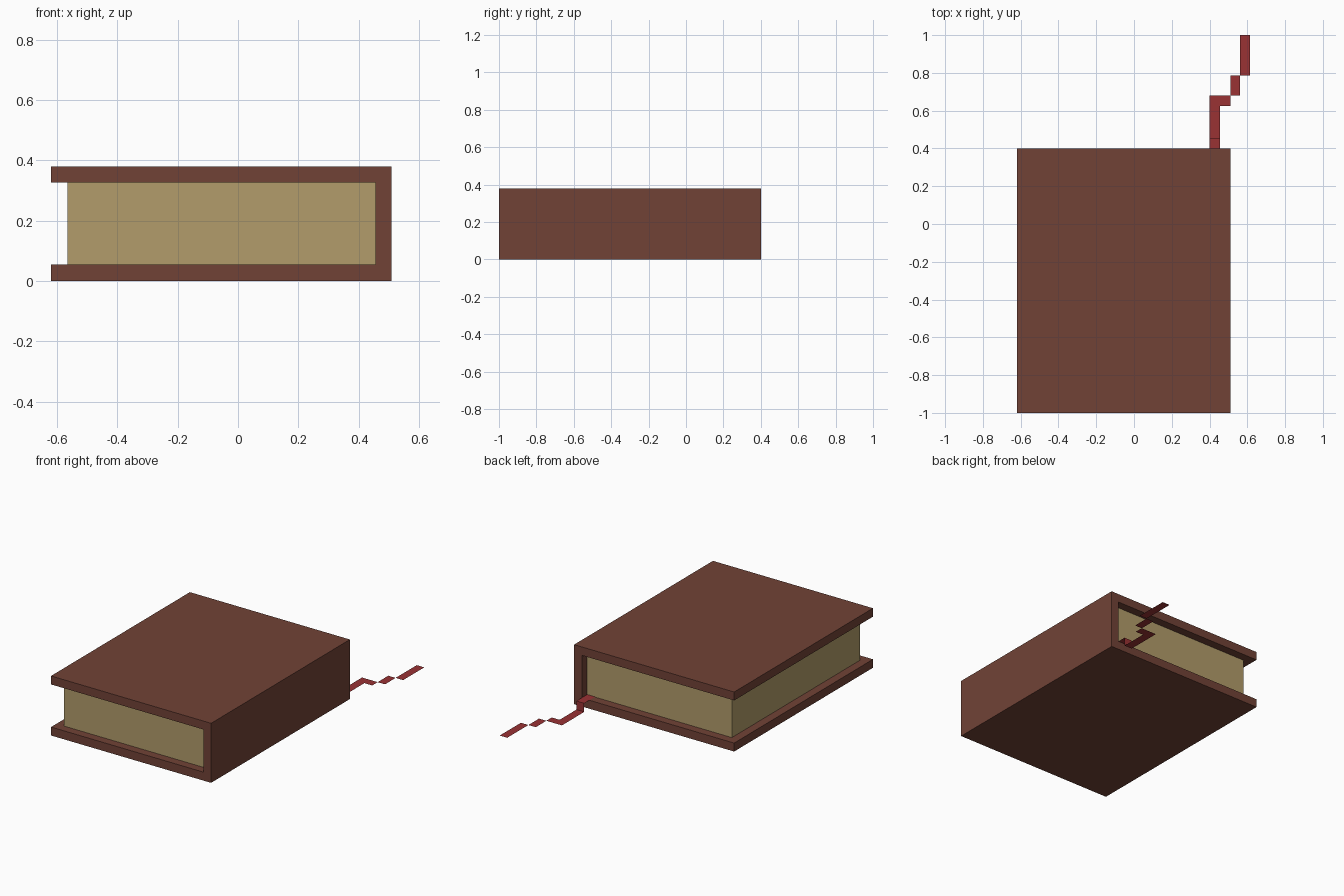
import bpy

if "Cube" in bpy.data.objects:
    bpy.data.objects.remove(bpy.data.objects["Cube"])


def material(name, rgb):
    m = bpy.data.materials.new(name)
    m.diffuse_color = (*rgb, 1)
    m.use_nodes = True
    m.node_tree.nodes["Principled BSDF"].inputs["Base Color"].default_value = m.diffuse_color
    return m


def mesh_object(name, verts, faces, mat):
    me = bpy.data.meshes.new(name)
    me.from_pydata(verts, [], faces)
    me.materials.append(mat)
    ob = bpy.data.objects.new(name, me)
    bpy.context.collection.objects.link(ob)
    return ob


def extrude_profile(name, profile, y0, y1, mat):
    """Extrude an x-z outline (counter-clockwise from the front) along y."""
    n = len(profile)
    verts = [(x, y, z) for y in (y0, y1) for x, z in profile]
    faces = [tuple(range(n)), tuple(range(2 * n - 1, n - 1, -1))]
    faces += [(i, i + n, (i + 1) % n + n, (i + 1) % n) for i in range(n)]
    return mesh_object(name, verts, faces, mat)


leather = material("brown leather", (0.165, 0.055, 0.037))
paper = material("aged paper", (0.445, 0.335, 0.145))
red = material("red ribbon", (0.32, 0.032, 0.034))

# Cover: two boards joined by the spine, a C-shaped profile
L, R, T, H = -0.62, 0.51, 0.054, 0.38
extrude_profile("cover", [(L, 0), (R, 0), (R, H), (L, H), (L, H - T),
                          (R - T, H - T), (R - T, T), (L, T)], -1, 0.4, leather)

# Page block, set back from the cover edges
extrude_profile("pages", [(L + T, T), (R - T, T), (R - T, H - T), (L + T, H - T)],
                -0.946, 0.346, paper)

# Ribbon bookmark: leaves the pages, drops over the board, zigzags along the ground
a, b, z = 0.40, 0.455, 0.056
g = 0.001
verts = [(a, 0.34, z), (b, 0.34, z), (b, 0.455, z), (a, 0.455, z),
         (b, 0.455, g), (a, 0.455, g)]
faces = [(0, 1, 2, 3), (3, 2, 4, 5)]
for x0, x1, y0, y1 in [(a, b, 0.455, 0.625), (a, 0.51, 0.625, 0.68),
                       (0.51, 0.562, 0.68, 0.787), (0.562, 0.615, 0.787, 1.0)]:
    n = len(verts)
    verts += [(x0, y0, g), (x1, y0, g), (x1, y1, g), (x0, y1, g)]
    faces.append((n, n + 1, n + 2, n + 3))
mesh_object("ribbon", verts, faces, red)
